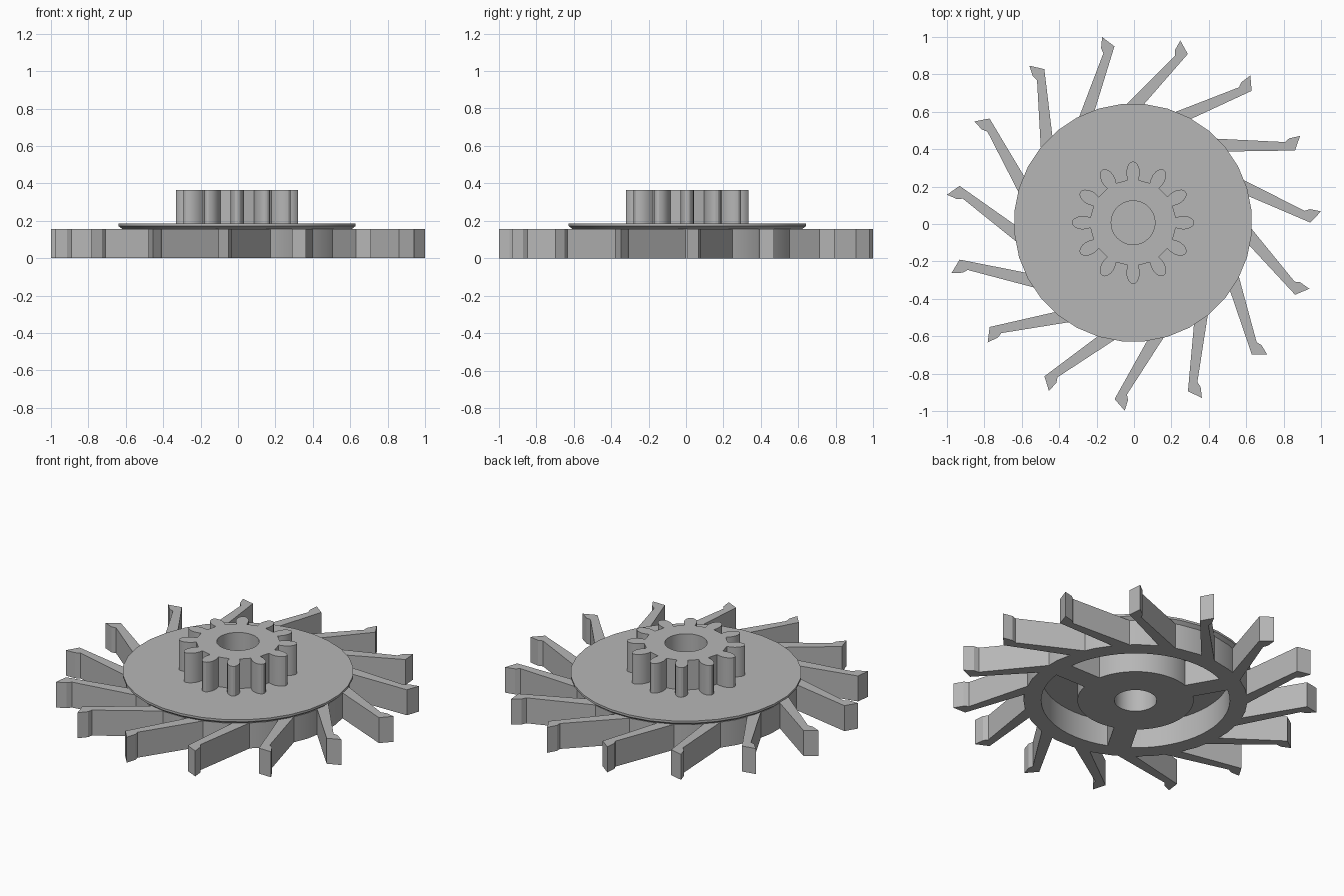
import bpy, bmesh, math
from mathutils import Matrix, Vector

cube = bpy.data.objects.get("Cube")
if cube:
    bpy.data.objects.remove(cube, do_unlink=True)

CENTRE = Vector((-0.005, 0.007, 0))
PLATE_Z = 0.155
DISC_TOP = 0.185
GEAR_TOP = 0.365
BORE = 0.117

grey = bpy.data.materials.new("plain_grey")
grey.use_nodes = True
colour = (0.47, 0.47, 0.47, 1)
grey.diffuse_color = colour
grey.node_tree.nodes["Principled BSDF"].inputs["Base Color"].default_value = colour


def circle(radius, count, phase=0.0):
    steps = [math.tau * (i + phase) / count for i in range(count)]
    return [(radius * math.cos(a), radius * math.sin(a)) for a in steps]


def finish(bm, name, smooth=True):
    bmesh.ops.recalc_face_normals(bm, faces=bm.faces)
    mesh = bpy.data.meshes.new(name)
    bm.to_mesh(mesh)
    bm.free()
    mesh.materials.append(grey)
    obj = bpy.data.objects.new(name, mesh)
    obj.location = CENTRE
    bpy.context.collection.objects.link(obj)
    if smooth:
        bpy.ops.object.select_all(action='DESELECT')
        obj.select_set(True)
        bpy.context.view_layer.objects.active = obj
        bpy.ops.object.shade_smooth_by_angle(angle=math.radians(25))
    return obj


def prism(name, loops, z0, z1, turn=0.0, smooth=True):
    """Extrude an outline, with optional hole outlines, from z0 to z1."""
    bm = bmesh.new()
    edges = []
    for loop in loops:
        verts = [bm.verts.new((x, y, z0)) for x, y in loop]
        edges += [bm.edges.new((v, verts[i - 1])) for i, v in enumerate(verts)]
    if len(loops) == 1:
        bm.faces.new(verts)
    else:
        bmesh.ops.triangle_fill(bm, edges=edges, use_beauty=True)
    made = bmesh.ops.extrude_face_region(bm, geom=bm.faces[:], use_keep_orig=True)
    top = [g for g in made["geom"] if isinstance(g, bmesh.types.BMVert)]
    bmesh.ops.translate(bm, verts=top, vec=(0, 0, z1 - z0))
    bm.transform(Matrix.Rotation(turn, 4, 'Z'))
    return finish(bm, name, smooth)


# Cover disc with a chamfered lower rim
bm = bmesh.new()
rings = []
for radius, z in ((0.615, PLATE_Z), (0.637, 0.172), (0.637, DISC_TOP)):
    rings.append([bm.verts.new((x, y, z)) for x, y in circle(radius, 32, 0.5)])
for low, high in zip(rings, rings[1:]):
    for i in range(len(low)):
        bm.faces.new((low[i - 1], low[i], high[i], high[i - 1]))
bm.faces.new(rings[0])
bm.faces.new(rings[-1])
finish(bm, "cover_disc")

# Underside rim, hub and three spokes
prism("outer_rim", [circle(0.618, 32, 0.5), circle(0.52, 64)], 0, PLATE_Z)
prism("lower_hub", [circle(0.32, 64), circle(BORE, 48)], 0, PLATE_Z)
spoke = [(0.31, -0.065), (0.53, -0.065), (0.53, 0.065), (0.31, 0.065)]
for i in range(3):
    prism(f"spoke_{i + 1}", [spoke], 0, PLATE_Z, math.tau * i / 3, False)

# Slanted blades with hooked tips
blade = [(0.385, 0.452), (0.465, 0.38), (0.866, 0.386),
         (0.893, 0.464), (0.835, 0.451), (0.812, 0.431)]
for i in range(15):
    prism(f"blade_{i + 1}", [blade], 0, PLATE_Z, math.tau * i / 15, False)

# Pinion: one rounded tooth flank, mirrored and repeated
flank = [(0.228, 0.028), (0.25, 0.034), (0.272, 0.036), (0.295, 0.032),
         (0.313, 0.023), (0.324, 0.012)]
tooth = [(r, -w) for r, w in flank] + [(0.327, 0)] + flank[::-1]
outline = []
for i in range(12):
    a = math.tau * i / 12
    outline += [(x * math.cos(a) - y * math.sin(a), x * math.sin(a) + y * math.cos(a))
                for x, y in tooth]
prism("pinion", [outline, circle(BORE, 48)], DISC_TOP, GEAR_TOP)
